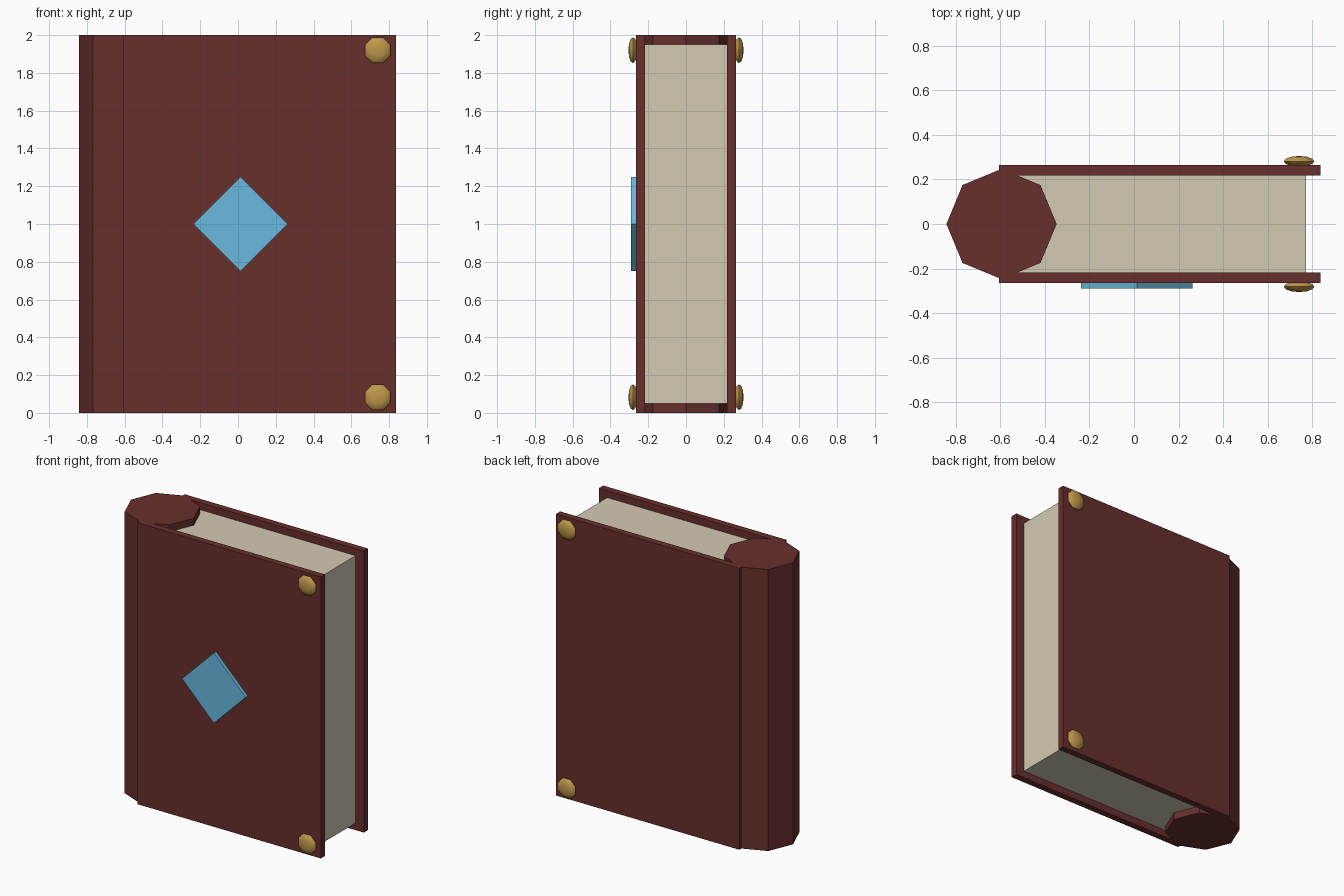
import bpy, math

if "Cube" in bpy.data.objects:
    bpy.data.objects.remove(bpy.data.objects["Cube"])

def material(name, rgb):
    m = bpy.data.materials.new(name)
    m.diffuse_color = (*rgb, 1)
    m.use_nodes = True
    m.node_tree.nodes["Principled BSDF"].inputs["Base Color"].default_value = m.diffuse_color
    return m

LEATHER = material("leather", (0.135, 0.029, 0.025))
PAPER = material("paper", (0.65, 0.59, 0.45))
GEM = material("gem_blue", (0.14, 0.49, 0.74))
GOLD = material("gold", (0.52, 0.31, 0.07))

def finish(name, mat):
    ob = bpy.context.object
    ob.name = name
    ob.data.materials.append(mat)
    bpy.ops.object.transform_apply(location=False, rotation=True, scale=True)
    return ob

def box(name, lo, hi, mat, tilt=0):
    bpy.ops.mesh.primitive_cube_add(
        size=1, location=[(a + b) / 2 for a, b in zip(lo, hi)], rotation=(0, tilt, 0))
    bpy.context.object.scale = [b - a for a, b in zip(lo, hi)]
    return finish(name, mat)

# Covers
box("front_cover", (-0.605, -0.265, 0), (0.837, -0.217, 2), LEATHER)
box("back_cover", (-0.605, 0.217, 0), (0.837, 0.265, 2), LEATHER)

# Page block, running into the spine
box("pages", (-0.59, -0.217, 0.05), (0.772, 0.217, 1.95), PAPER)

# Octagonal spine with a corner pointing along x
bpy.ops.mesh.primitive_cylinder_add(vertices=8, radius=0.247, depth=2, location=(-0.594, 0, 1))
finish("spine", LEATHER)

# Diamond on the front cover
s = 0.25 / math.sqrt(2)
box("diamond_inlay", (0.013 - s, -0.29, 1 - s), (0.013 + s, -0.25, 1 + s), GEM, math.pi / 4)

# Flattened corner studs on both covers
for side, y in (("front", -0.281), ("back", 0.281)):
    for level, z in (("lower", 0.083), ("upper", 1.92)):
        bpy.ops.mesh.primitive_uv_sphere_add(
            segments=8, ring_count=6, radius=1, location=(0.74, y, z),
            rotation=(math.pi / 2, math.pi / 8, 0))
        bpy.context.object.scale = (0.074, 0.074, 0.024)
        finish(f"{side}_{level}_stud", GOLD)
        bpy.ops.object.shade_smooth_by_angle(angle=math.radians(40))
